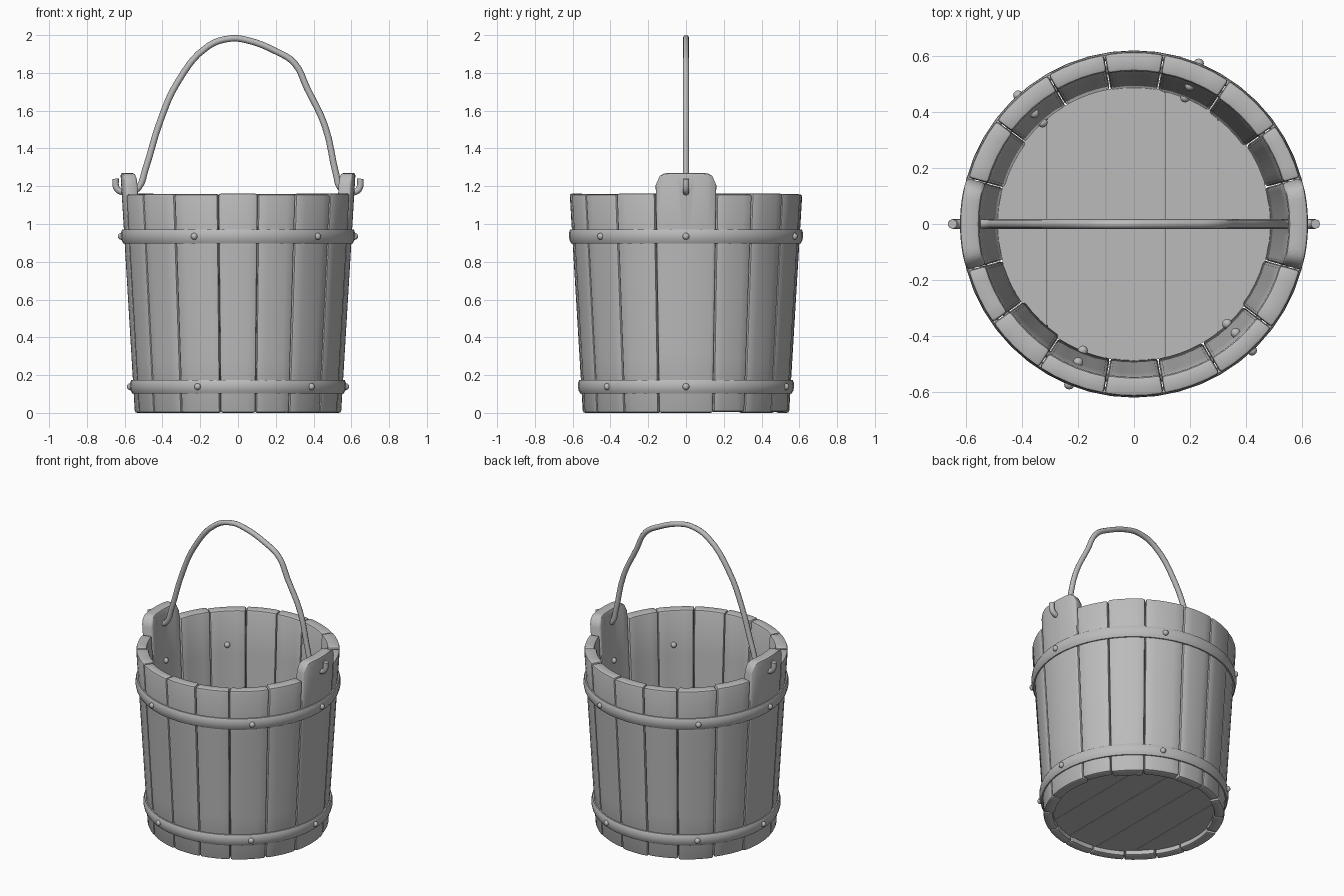
import bpy, bmesh, math, random
from mathutils import Vector

if "Cube" in bpy.data.objects:
    bpy.data.objects.remove(bpy.data.objects["Cube"])

random.seed(4)
grey = bpy.data.materials.new("plain_grey")
grey.diffuse_color = (0.5, 0.5, 0.5, 1)
grey.use_nodes = True
grey.node_tree.nodes["Principled BSDF"].inputs["Base Color"].default_value = grey.diffuse_color


def r_out(z):
    return 0.546 + 0.06 * z


def r_in(z):
    return 0.482 + 0.056 * z


def activate(ob):
    bpy.ops.object.select_all(action='DESELECT')
    ob.select_set(True)
    bpy.context.view_layer.objects.active = ob


def finish(name, bm, bevel=0.0, angle=40):
    bmesh.ops.recalc_face_normals(bm, faces=bm.faces)
    me = bpy.data.meshes.new(name)
    bm.to_mesh(me)
    bm.free()
    ob = bpy.data.objects.new(name, me)
    bpy.context.collection.objects.link(ob)
    me.materials.append(grey)
    activate(ob)
    if bevel:
        m = ob.modifiers.new("soft_edges", 'BEVEL')
        m.width, m.segments, m.limit_method = bevel, 2, 'ANGLE'
        m.angle_limit = math.radians(40)
        bpy.ops.object.modifier_apply(modifier=m.name)
    bpy.ops.object.shade_smooth_by_angle(angle=math.radians(angle))
    return ob


def stave(name, a0, a1, top, cols=4, ear=False):
    """Curved tapered plank between two angles (degrees)."""
    bm = bmesh.new()
    bottom = 0.0 if ear else random.choice((0, 0, 0.006))
    shift = 0 if ear else random.uniform(-0.008, 0.008)
    rows = []
    for j in range(5):
        outer, inner = [], []
        for i in range(cols + 1):
            t = 2 * i / cols - 1
            a = math.radians(a0 + 0.15 + (a1 - a0 - 0.3) * i / cols)
            u = max(0, (abs(t) - 0.6) / 0.4)
            end = top - (0.065 * (1 - math.sqrt(max(0, 1 - u * u))) if ear else 0)
            z = bottom + (end - bottom) * j / 4
            for ring, r in ((outer, r_out(z)), (inner, r_in(z) + shift)):
                ring.append(bm.verts.new((r * math.cos(a), r * math.sin(a), z)))
        rows.append((outer, inner))
    for (o0, i0), (o1, i1) in zip(rows, rows[1:]):
        l0, l1 = o0 + i0[::-1], o1 + i1[::-1]
        for k in range(len(l0)):
            n = (k + 1) % len(l0)
            bm.faces.new((l0[k], l0[n], l1[n], l1[k]))
    for o, i in (rows[0], rows[-1]):
        for k in range(cols):
            bm.faces.new((o[k], o[k + 1], i[k + 1], i[k]))
    return finish(name, bm, 0.012)


# plain staves, front and back
cuts = [-74.5, -55, -33.5, -10, 10, 30, 53, 74.5]
for side, base in (("front", -90), ("back", 90)):
    for k in range(7):
        stave(f"{side}_stave_{k + 1}", base + cuts[k], base + cuts[k + 1],
              1.16 + random.uniform(-0.005, 0.003))

# tall ear staves with a hole for the handle
for side, base in (("right", 0), ("left", 180)):
    ob = stave(f"{side}_ear_stave", base - 15.5, base + 15.5, 1.27, 14, True)
    bm = bmesh.new()
    bmesh.ops.create_cone(bm, cap_ends=True, segments=20, radius1=0.03,
                          radius2=0.03, depth=0.4)
    for v in bm.verts:
        x, y, z = v.co
        v.co = (z + 0.6 * math.cos(math.radians(base)), y, x * 1.25 + 1.18)
    cutter = finish("hole_cutter", bm)
    cutter.hide_render = True
    m = ob.modifiers.new("hole", 'BOOLEAN')
    m.operation, m.object, m.solver = 'DIFFERENCE', cutter, 'EXACT'
    activate(ob)
    bpy.ops.object.modifier_apply(modifier=m.name)
    bpy.data.objects.remove(cutter)

# floor planks running front to back
edges = [-0.49, -0.31, -0.1, 0.11, 0.3, 0.49]
for k, (x0, x1) in enumerate(zip(edges, edges[1:])):
    bm = bmesh.new()
    xs = [x0 + 0.001 + (x1 - x0 - 0.002) * i / 8 for i in range(9)]
    ys = [math.sqrt(max(1e-5, 0.49 ** 2 - x * x)) for x in xs]
    pts = [(x, -y) for x, y in zip(xs, ys)] + [(x, y) for x, y in zip(xs, ys)][::-1]
    f = bm.faces.new([bm.verts.new((x, y, 0.03)) for x, y in pts])
    ext = bmesh.ops.extrude_face_region(bm, geom=[f])
    for v in ext["geom"]:
        if isinstance(v, bmesh.types.BMVert):
            v.co.z = 0.09
    finish(f"floor_plank_{k + 1}", bm)

# hoops and rivets
for name, z0, z1 in (("lower", 0.103, 0.175), ("upper", 0.897, 0.972)):
    bm = bmesh.new()
    h = z1 - z0
    prof = [(-0.008, z0), (0.008, z0), (0.015, z0 + 0.2 * h), (0.018, z0 + 0.5 * h),
            (0.015, z1 - 0.2 * h), (0.008, z1), (-0.008, z1)]
    rings = []
    for s in range(48):
        a = math.tau * s / 48
        rings.append([bm.verts.new(((r_out(z) + d) * math.cos(a),
                                    (r_out(z) + d) * math.sin(a), z)) for d, z in prof])
    for s in range(48):
        p, q = rings[s], rings[(s + 1) % 48]
        for k in range(len(p)):
            n = (k + 1) % len(p)
            bm.faces.new((p[k], q[k], q[n], p[n]))
    finish(f"{name}_hoop", bm, 0, 50)

    bm = bmesh.new()
    z = (z0 + z1) / 2
    for deg in (0, 68, 132, 180, 248, 313):
        a = math.radians(deg)
        for r in (r_out(z) + 0.016, r_in(z) - 0.002):
            new = bmesh.ops.create_uvsphere(bm, u_segments=12, v_segments=8, radius=0.018)
            for v in new["verts"]:
                v.co += Vector((r * math.cos(a), r * math.sin(a), z))
    finish(f"{name}_rivets", bm, 0, 60)

# bent wire handle hooked through both ears
path = [(-0.648, 1.24), (-0.643, 1.19), (-0.615, 1.17), (-0.56, 1.172), (-0.525, 1.195),
        (-0.49, 1.29), (-0.41, 1.55), (-0.32, 1.75), (-0.16, 1.94), (-0.04, 1.982),
        (0.04, 1.975), (0.2, 1.915), (0.3, 1.85), (0.365, 1.72), (0.46, 1.52),
        (0.52, 1.26), (0.54, 1.195), (0.575, 1.172), (0.62, 1.17), (0.643, 1.19),
        (0.648, 1.24)]
cu = bpy.data.curves.new("handle", 'CURVE')
cu.dimensions = '3D'
cu.bevel_depth, cu.bevel_resolution, cu.use_fill_caps = 0.017, 2, True
cu.resolution_u = 4
sp = cu.splines.new('BEZIER')
sp.bezier_points.add(len(path) - 1)
for p, (x, z) in zip(sp.bezier_points, path):
    p.co = (x, 0, z)
    p.handle_left_type = p.handle_right_type = 'AUTO'
handle = bpy.data.objects.new("handle", cu)
bpy.context.collection.objects.link(handle)
cu.materials.append(grey)
activate(handle)
bpy.ops.object.convert(target='MESH')
bpy.ops.object.shade_smooth_by_angle(angle=math.radians(60))
